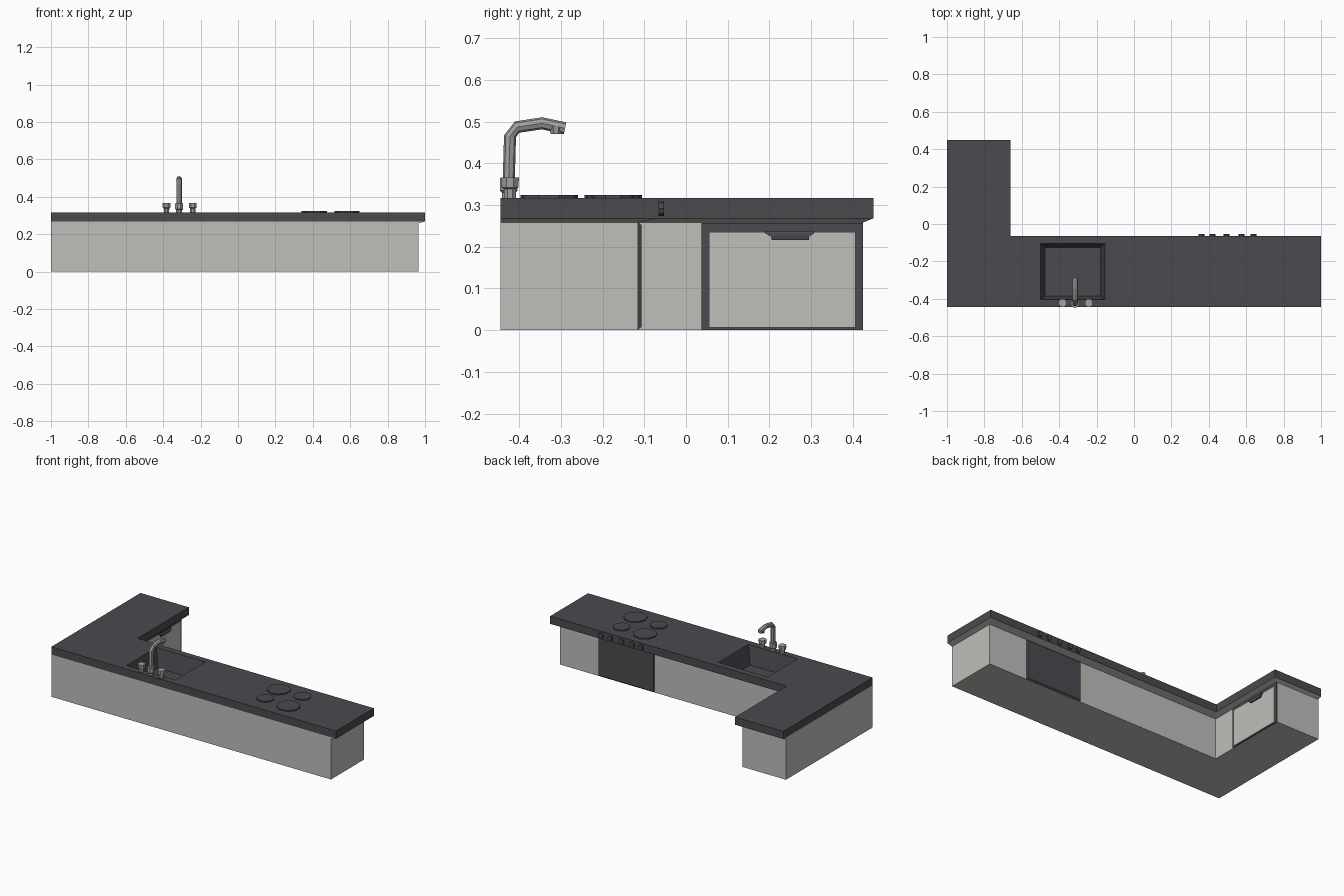
import bpy, bmesh, math
from mathutils import Vector

if "Cube" in bpy.data.objects:
    bpy.data.objects.remove(bpy.data.objects["Cube"])


def material(name, rgb):
    m = bpy.data.materials.new(name)
    m.diffuse_color = (*rgb, 1)
    m.use_nodes = True
    m.node_tree.nodes["Principled BSDF"].inputs["Base Color"].default_value = m.diffuse_color
    return m


DARK = material("charcoal stone", (0.070, 0.068, 0.078))
LIGHT = material("pale grey cabinet", (0.52, 0.52, 0.50))
METAL = material("brushed steel", (0.36, 0.36, 0.35))


def finish(name, bm, mat, fix=True):
    if fix:
        bmesh.ops.recalc_face_normals(bm, faces=bm.faces)
    me = bpy.data.meshes.new(name)
    bm.to_mesh(me)
    bm.free()
    ob = bpy.data.objects.new(name, me)
    bpy.context.collection.objects.link(ob)
    me.materials.append(mat)
    return ob


def loft(name, rings, mat, bottom=True, top=True):
    """Skin between closed rings of points, listed bottom to top."""
    bm = bmesh.new()
    vs = [[bm.verts.new(p) for p in r] for r in rings]
    n = len(vs[0])
    for a, b in zip(vs, vs[1:]):
        for i in range(n):
            bm.faces.new((a[i], a[(i + 1) % n], b[(i + 1) % n], b[i]))
    if bottom:
        bm.faces.new(vs[0][::-1])
    if top:
        bm.faces.new(vs[-1])
    return finish(name, bm, mat)


def rect(x0, x1, y0, y1, z):
    return [(x0, y0, z), (x1, y0, z), (x1, y1, z), (x0, y1, z)]


def box(name, x0, x1, y0, y1, z0, z1, mat):
    return loft(name, [rect(x0, x1, y0, y1, z0), rect(x0, x1, y0, y1, z1)], mat)


def turned(name, x, y, profile, mat, sides=8):
    """Vertical round part from (radius, z) pairs."""
    rings = [[(x + r * math.cos(2 * math.pi * (i + .5) / sides),
               y + r * math.sin(2 * math.pi * (i + .5) / sides), z)
              for i in range(sides)] for r, z in profile]
    return loft(name, rings, mat)


def l_shape(right, back, leg_x, leg_y, z):
    return [(-1, -.445, z), (right, -.445, z), (right, back, z),
            (leg_x, back, z), (leg_x, leg_y, z), (-1, leg_y, z)]


BOTTOM, TOP = .268, .317

# cabinet body, flaring out beneath the worktop overhang
body = (.965, -.115, -.698, .425)
loft("cabinet_body", [l_shape(*body, 0), l_shape(*body, .258),
                      l_shape(1, -.066, -.66, .449, BOTTOM)], LIGHT, top=False)

# worktop with sink opening
edge = (1, -.065, -.66, .45)
counter = loft("worktop", [l_shape(*edge, BOTTOM), l_shape(*edge, TOP)], DARK)
cutter = box("sink_cutter", -.50, -.155, -.405, -.105, .2, .4, DARK)
cutter.hide_render = True
mod = counter.modifiers.new("sink_opening", 'BOOLEAN')
mod.object = cutter
mod.operation = 'DIFFERENCE'
mod.solver = 'EXACT'
bpy.context.view_layer.objects.active = counter
bpy.ops.object.modifier_apply(modifier=mod.name)
bpy.data.objects.remove(cutter)

# sink basin, tapering to its floor, faces turned inward
basin = loft("sink_basin", [rect(-.475, -.18, -.385, -.125, .20),
                            rect(-.50, -.155, -.405, -.105, TOP)], DARK, top=False)
bm = bmesh.new()
bm.from_mesh(basin.data)
bm.normal_update()
floor = min(bm.faces, key=lambda f: f.calc_center_median().z)
if floor.normal.z < 0:
    bmesh.ops.reverse_faces(bm, faces=bm.faces)
bm.to_mesh(basin.data)
bm.free()

# hob plates
for i, (x, y, r) in enumerate([(.41, -.175, .07), (.575, -.175, .052),
                               (.415, -.317, .052), (.585, -.328, .07)]):
    turned(f"hob_plate_{i}", x, y, [(r, TOP - .002), (r, .324)], DARK, 9)

# oven door, bevelled on its outer face
y0, y1 = -.116, -.107
loft("oven_door", [[(.30, y0, 0), (.695, y0, 0), (.695, y0, .26), (.30, y0, .26)],
                   [(.305, y1, .008), (.69, y1, .008),
                    (.69, y1, .252), (.305, y1, .252)]], DARK)

# oven knobs along the back edge of the worktop
for i, x in enumerate((.36, .42, .495, .575, .64)):
    rings = [[(x + .016 * math.cos(a * math.pi / 4), y, .292 + .018 * math.sin(a * math.pi / 4))
              for a in range(8)] for y in (-.07, -.053)]
    loft(f"oven_knob_{i}", rings, DARK)

# dishwasher on the inner face of the short leg
box("dishwasher_frame", -.70, -.693, .037, .425, 0, .257, DARK)
box("dishwasher_panel", -.694, -.689, .055, .406, .006, .235, LIGHT)
loft("dishwasher_handle", [rect(-.69, -.682, .205, .295, .216),
                           rect(-.69, -.680, .205, .295, .224),
                           rect(-.69, -.680, .19, .307, .232),
                           rect(-.69, -.684, .19, .307, .238)], DARK)

# tap: collar, bent spout swept along a path, nozzle
turned("tap_collar", -.315, -.425, [(.018, TOP - .002), (.018, .33), (.023, .335),
                                    (.023, .365), (.014, .366)], METAL)
path = [Vector((-.315, y, z)) for y, z in
        [(-.425, .36), (-.422, .465), (-.405, .487), (-.345, .496), (-.29, .484)]]
rings = []
for i, p in enumerate(path):
    t = (path[min(i + 1, 4)] - path[max(i - 1, 0)]).normalized()
    side = Vector((1, 0, 0))
    up = side.cross(t)
    rings.append([p + .0145 * (side * math.cos(a * math.pi / 4) + up * math.sin(a * math.pi / 4))
                  for a in range(8)])
loft("tap_spout", rings, METAL)
turned("tap_nozzle", -.315, -.312, [(.014, .470), (.017, .488)], METAL)

# tap handles
for name, x in (("left", -.382), ("right", -.242)):
    turned(f"tap_handle_{name}", x, -.422, [(.015, TOP - .002), (.016, .338),
                                            (.022, .342), (.023, .366)], METAL)
